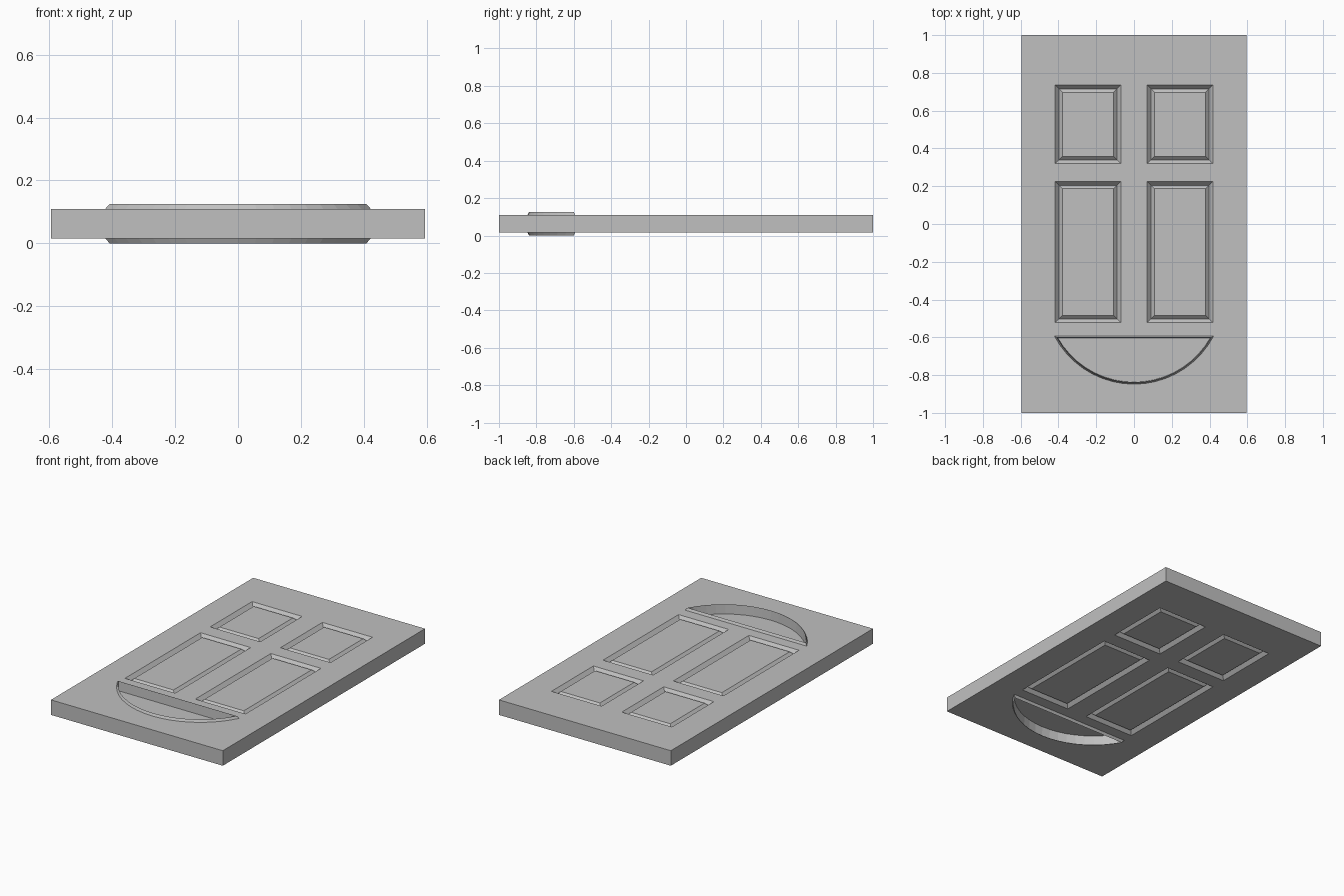
import bpy, bmesh, math

if "Cube" in bpy.data.objects:
    bpy.data.objects.remove(bpy.data.objects["Cube"])

W, L = 0.595, 1.0              # half width, half length
Z0, Z1, MID = 0.016, 0.11, 0.063
FAN_Y, FAN_R, FAN_CY, SEG = -0.592, 0.476, -0.372, 18

grey = bpy.data.materials.new("grey paint")
grey.diffuse_color = (0.53, 0.53, 0.53, 1)
grey.use_nodes = True
grey.node_tree.nodes["Principled BSDF"].inputs["Base Color"].default_value = grey.diffuse_color


def finish(bm, name):
    bmesh.ops.recalc_face_normals(bm, faces=bm.faces)
    me = bpy.data.meshes.new(name)
    bm.to_mesh(me)
    bm.free()
    me.materials.append(grey)
    ob = bpy.data.objects.new(name, me)
    bpy.context.collection.objects.link(ob)
    return ob


def fan_outline(d):
    """Circular segment with its straight side towards +y, shrunk by d."""
    r, y = FAN_R - d, FAN_Y - d
    half = math.acos((FAN_CY - y) / r)
    angles = [-half + 2 * half * i / SEG for i in range(SEG + 1)]
    return [(r * math.sin(a), FAN_CY - r * math.cos(a)) for a in angles]


def fan_mesh(rings):
    """Loft nested fan outlines given as (inset, z) and cap both ends."""
    bm = bmesh.new()
    loops = [[bm.verts.new((x, y, z)) for x, y in fan_outline(d)] for d, z in rings]
    for a, b in zip(loops, loops[1:]):
        for i in range(len(a)):
            j = (i + 1) % len(a)
            bm.faces.new((a[i], a[j], b[j], b[i]))
    bm.faces.new(loops[0])
    bm.faces.new(loops[-1])
    return bm


# Door slab: grid of cells on both faces, closed by side walls
xs = [-W, -0.417, -0.07, 0.07, 0.417, W]
ys = [-L, -0.522, 0.225, 0.32, 0.735, L]
bm = bmesh.new()
panels = []
for z in (Z0, Z1):
    grid = [[bm.verts.new((x, y, z)) for x in xs] for y in ys]
    for j in range(5):
        for i in range(5):
            f = bm.faces.new((grid[j][i], grid[j][i + 1], grid[j + 1][i + 1], grid[j + 1][i]))
            if i in (1, 3) and j in (1, 3):
                panels.append(f)
rim = [e for e in bm.edges if e.is_boundary]
bmesh.ops.bridge_loops(bm, edges=rim)
bmesh.ops.recalc_face_normals(bm, faces=bm.faces)

# Panels: sloped groove around a raised field
for width, shift in ((0.02, -0.022), (0.018, 0.017)):
    bmesh.ops.inset_individual(bm, faces=panels, thickness=width, use_even_offset=True)
    for f in panels:
        s = 1 if f.calc_center_median().z > MID else -1
        for v in f.verts:
            v.co.z += s * shift
door = finish(bm, "door_slab")

# Opening for the fan light
cutter = finish(fan_mesh([(0.001, -0.1), (0.001, 0.3)]), "fan_cutter")
mod = door.modifiers.new("fan opening", "BOOLEAN")
mod.operation, mod.solver, mod.object = "DIFFERENCE", "EXACT", cutter
bpy.context.view_layer.objects.active = door
bpy.ops.object.modifier_apply(modifier=mod.name)
bpy.data.objects.remove(cutter)

# Fan light: raised moulding on both faces with a recessed pane between
half = [(0.011, MID + 0.003), (0.008, 0.125), (0.0, Z1)]
rings = half + [(d, 2 * MID - z) for d, z in reversed(half)]
rings = [(d, max(z, 0.0)) for d, z in rings]
rings[-2] = (0.008, 0.0)
finish(fan_mesh(rings), "fan_light")
